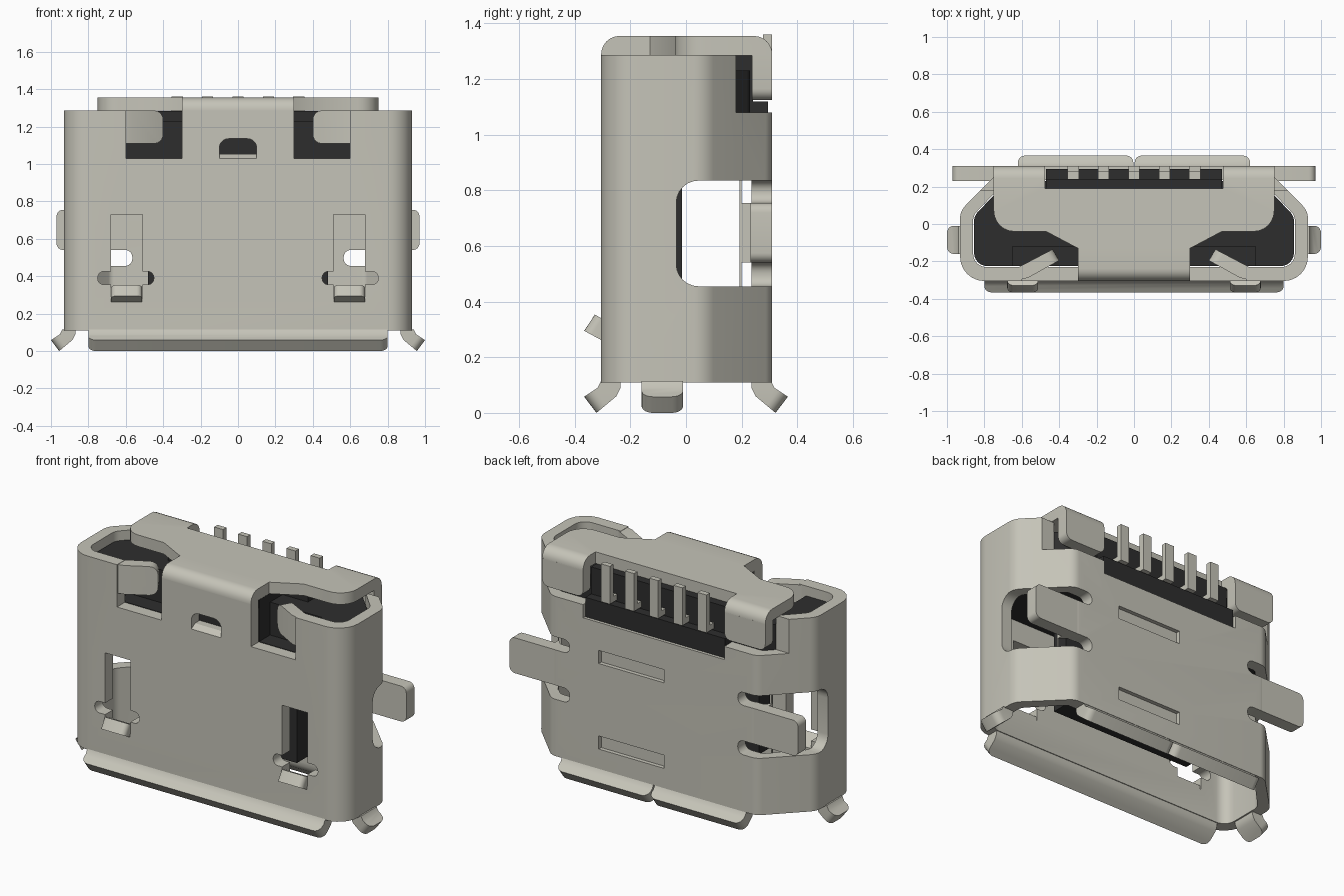
import bpy, bmesh, math
from mathutils import Vector

if "Cube" in bpy.data.objects:
    bpy.data.objects.remove(bpy.data.objects["Cube"])


def material(name, rgb):
    m = bpy.data.materials.new(name)
    m.diffuse_color = (*rgb, 1)
    m.use_nodes = True
    m.node_tree.nodes["Principled BSDF"].inputs["Base Color"].default_value = m.diffuse_color
    return m


STEEL = material("plated steel", (0.56, 0.55, 0.48))
BLACK = material("black plastic", (0.027, 0.027, 0.027))


def rounded(pts, seg=6):
    """Fillet a polygon given as (u, v, radius)."""
    out = []
    n = len(pts)
    for i, p in enumerate(pts):
        c = Vector(p[:2])
        r = p[2] if len(p) > 2 else 0
        if r == 0:
            out.append(tuple(c))
            continue
        a = (Vector(pts[i - 1][:2]) - c).normalized()
        b = (Vector(pts[(i + 1) % n][:2]) - c).normalized()
        half = a.angle(b) / 2
        t = r / math.tan(half)
        mid = c + (a + b).normalized() * (r / math.sin(half))
        d0, d1 = c + a * t - mid, c + b * t - mid
        sweep = d0.angle_signed(d1)
        for k in range(seg + 1):
            s = -sweep * k / seg
            out.append((mid.x + d0.x * math.cos(s) - d0.y * math.sin(s),
                        mid.y + d0.x * math.sin(s) + d0.y * math.cos(s)))
    return out


def rect(u0, u1, v0, v1, r=0):
    return [(u0, v0, r), (u1, v0, r), (u1, v1, r), (u0, v1, r)]


def prism(name, pts, axis, a, b, mat=STEEL, tip=None, tip_r=0.04):
    """Extrude a profile along an axis; tip rounds the corners of one end edge."""
    place = {"x": lambda u, v, w: (w, u, v),
             "y": lambda u, v, w: (u, w, v),
             "z": lambda u, v, w: (u, v, w)}[axis]
    ring = rounded(pts)
    n = len(ring)
    bm = bmesh.new()
    lo = [bm.verts.new(place(u, v, a)) for u, v in ring]
    hi = [bm.verts.new(place(u, v, b)) for u, v in ring]
    bm.faces.new(lo)
    bm.faces.new(hi[::-1])
    for i in range(n):
        j = (i + 1) % n
        bm.faces.new((lo[i], hi[i], hi[j], lo[j]))
    if tip is not None:
        edges = [bm.edges.get((s[tip], s[tip + 1])) for s in (lo, hi)]
        bmesh.ops.bevel(bm, geom=edges, offset=tip_r, segments=5, profile=0.5, affect="EDGES")
    bmesh.ops.recalc_face_normals(bm, faces=bm.faces)
    me = bpy.data.meshes.new(name)
    bm.to_mesh(me)
    bm.free()
    me.materials.append(mat)
    ob = bpy.data.objects.new(name, me)
    bpy.context.collection.objects.link(ob)
    return ob


def cut(target, cutter):
    mod = target.modifiers.new("cut", "BOOLEAN")
    mod.operation, mod.solver, mod.object = "DIFFERENCE", "EXACT", cutter
    bpy.context.view_layer.update()
    dg = bpy.context.evaluated_depsgraph_get()
    me = bpy.data.meshes.new_from_object(target.evaluated_get(dg))
    target.modifiers.clear()
    target.data = me
    bpy.data.objects.remove(cutter)


def sym(half):
    """Mirror a right-hand profile across u = 0."""
    return half + [(-p[0],) + tuple(p[1:]) for p in reversed(half)]


def flip(pts, s):
    return [(p[0] * s,) + tuple(p[1:]) for p in pts]


def span(s, a, b):
    return sorted((s * a, s * b))


# Shell tube
shell = prism("shell", sym([(0.93, -0.305, 0.13), (0.93, 0.07, 0.1), (0.69, 0.31, 0.08)]), "z", 0.11, 1.287)
inner = [(0.86, -0.23, 0.07), (0.86, 0.045, 0.07), (0.68, 0.235, 0.04)]
cut(shell, prism("c", sym(inner), "z", 0, 1.5))
# Back rim steps
cut(shell, prism("c", rect(-0.9, 0.9, 1.08, 1.5), "y", 0.18, 0.5))
cut(shell, prism("c", rect(-0.475, 0.475, 1.0, 1.5), "y", 0.2, 0.5))
# Latch hole in the front
cut(shell, prism("c", [(-0.1, 1.02), (0.1, 1.02), (0.1, 1.135, 0.05), (-0.1, 1.135, 0.05)], "y", -0.5, -0.2))
# Shallow stamped recesses in the back
for z in (0.27, 0.79):
    cut(shell, prism("c", rect(-0.07, 0.37, z - 0.04, z + 0.04), "y", 0.285, 0.5))

for s in (-1, 1):
    # Side window, and the slots that free the solder tab
    cut(shell, prism("c", rect(-0.035, 0.6, 0.455, 0.835, 0.08), "x", *span(s, 0.72, 1.2)))
    for z0, z1 in ((0.455, 0.54), (0.755, 0.835)):
        u0, u1 = span(s, 0.565, 0.85)
        cut(shell, prism("c", rect(u0, u1, z0, z1, 0.038), "y", 0.2, 0.5))
    # Front notch, spring window and cross slot
    u0, u1 = span(s, 0.3, 0.6)
    cut(shell, prism("c", rect(u0, u1, 1.03, 1.5), "y", -0.5, -0.15))
    u0, u1 = span(s, 0.51, 0.68)
    cut(shell, prism("c", rect(u0, u1, 0.28, 0.73), "y", -0.5, -0.15))
    u0, u1 = span(s, 0.45, 0.75)
    cut(shell, prism("c", rect(u0, u1, 0.355, 0.425, 0.033), "y", -0.5, -0.15))

# Top cover with rounded front and back bends
cover = prism("top_cover", sym([(0.3, -0.305), (0.3, -0.13), (0.47, -0.04), (0.75, -0.04, 0.11),
                                (0.75, 0.31), (0.475, 0.31), (0.475, 0.19)]), "z", 1.285, 1.355)
bm = bmesh.new()
bm.from_mesh(cover.data)
bends = [e for e in bm.edges if all(v.co.z > 1.35 for v in e.verts)
         and (all(v.co.y < -0.3 for v in e.verts) or all(v.co.y > 0.305 for v in e.verts))]
bmesh.ops.bevel(bm, geom=bends, offset=0.066, segments=6, profile=0.5, affect="EDGES")
bm.to_mesh(cover.data)
bm.free()

# Flared lip cross-section: (outward, z), the tip is edge 2-3
LIP = [(0.305, 0.115), (0.318, 0.09), (0.366, 0.058), (0.322, 0.0), (0.25, 0.06), (0.235, 0.09), (0.235, 0.115)]
prism("front_lip", flip(LIP, -1), "x", -0.8, 0.8, tip=2)
SIDE_LIP = [(p[0] + 0.634, p[1]) for p in LIP]

for s, side in ((-1, "left"), (1, "right")):
    prism(side + "_back_lip", LIP, "x", *span(s, 0.004, 0.62), tip=2)
    prism(side + "_side_lip", flip(SIDE_LIP, s), "y", -0.16, -0.01, tip=2)
    # Solder tab
    u0, u1 = span(s, 0.6, 0.97)
    prism(side + "_solder_tab", rect(u0, u1, 0.54, 0.755, 0.035), "y", 0.231, 0.309)
    # Folded cover lug
    u0, u1 = span(s, 0.475, 0.75)
    prism(side + "_cover_lug", [(u0, 1.125, 0.04), (u1, 1.125, 0.04), (u1, 1.29), (u0, 1.29)], "y", 0.237, 0.31)
    # Inward bent flap
    flap = [(0.63, -0.303), (0.565, -0.287), (0.40, -0.195), (0.435, -0.135), (0.62, -0.232)]
    prism(side + "_flap", flip(flap, s), "z", 1.11, 1.285, tip=2, tip_r=0.05)
    # Outward spring catch
    catch = [(-0.235, 0.225), (-0.305, 0.262), (-0.366, 0.295), (-0.328, 0.353), (-0.235, 0.305)]
    prism(side + "_spring_catch", catch, "x", *span(s, 0.512, 0.678), tip=2, tip_r=0.03)

# Latch lip below the centre hole
prism("latch_lip", [(-0.305, 1.015), (-0.305, 1.03), (-0.27, 1.052), (-0.2, 1.052), (-0.2, 1.015)], "x", -0.1, 0.1)

# Plastic housing with pockets for the flaps
housing = prism("housing", sym([(0.855, -0.225, 0.07), (0.855, 0.043, 0.07), (0.677, 0.23, 0.04)]),
                "z", 0.86, 1.23, BLACK)
for s in (-1, 1):
    u0, u1 = span(s, 0.3, 0.65)
    cut(housing, prism("c", rect(u0, u1, 1.03, 1.5), "y", -0.5, -0.12, BLACK))
prism("housing_core", rect(-0.3, 0.3, -0.22, 0.1), "z", 1.1, 1.284, BLACK)
prism("housing_back", rect(-0.47, 0.47, 0.0, 0.24), "z", 1.1, 1.284, BLACK)
prism("pin_ledge", rect(-0.47, 0.47, 0.15, 0.295), "z", 1.002, 1.12, BLACK)
prism("tongue", rect(-0.48, 0.48, -0.12, -0.015), "z", 0.3, 0.87, BLACK)

# Contact pins, L-shaped
for i in range(5):
    x = (i - 2) * 0.1625
    prism(f"pin_{i + 1}", [(0.2, 1.13), (0.31, 1.13), (0.31, 1.36), (0.277, 1.36), (0.277, 1.165), (0.2, 1.165)],
          "x", x - 0.03, x + 0.03)

# Smooth the bends, keep the cut edges sharp
for ob in bpy.context.scene.objects:
    ob.select_set(True)
bpy.context.view_layer.objects.active = shell
bpy.ops.object.shade_smooth_by_angle(angle=math.radians(32))
